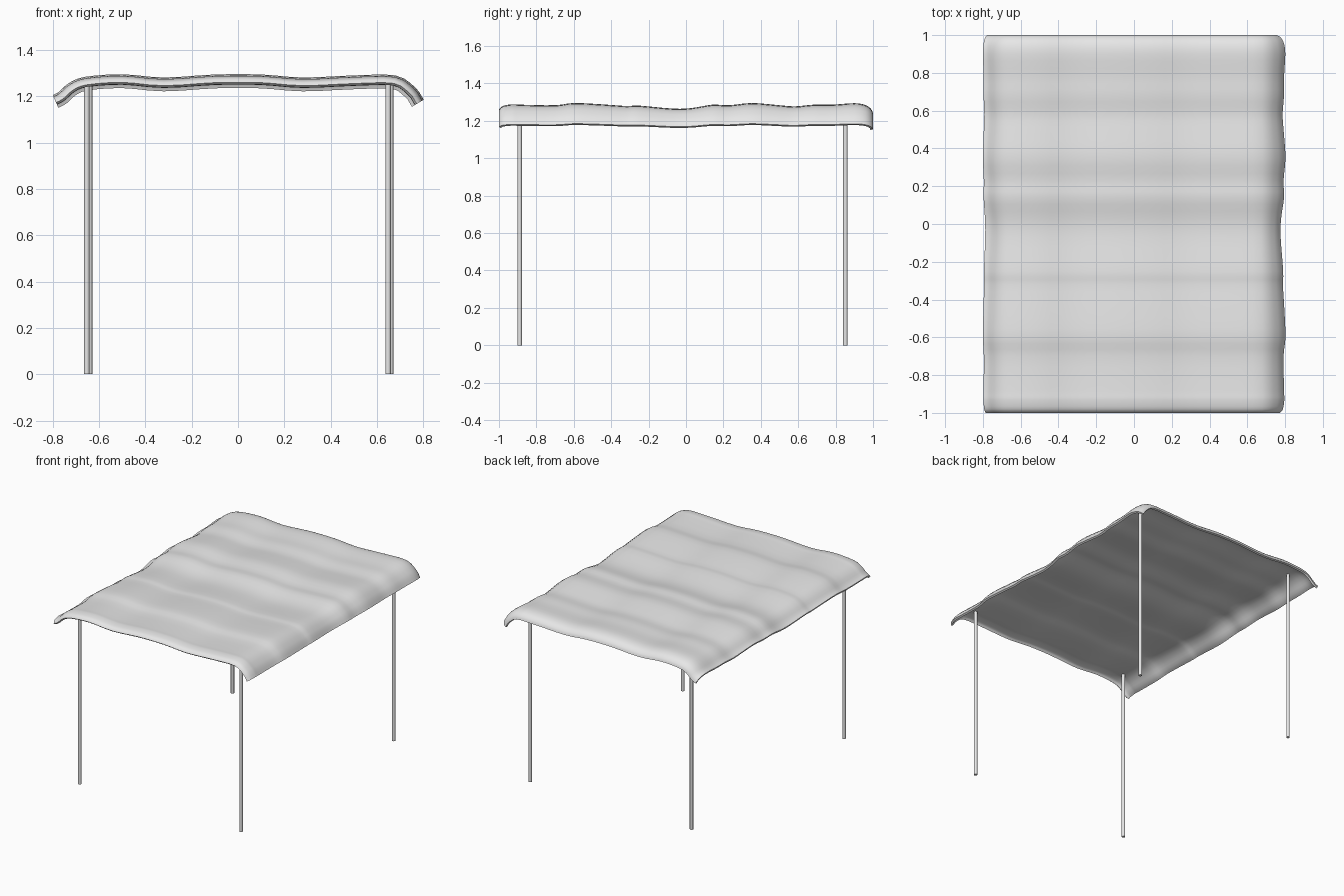
import bpy
from mathutils import Vector

if "Cube" in bpy.data.objects:
    bpy.data.objects.remove(bpy.data.objects["Cube"], do_unlink=True)


def make_material(name, value):
    mat = bpy.data.materials.new(name)
    mat.use_nodes = True
    color = (value, value, value, 1)
    mat.diffuse_color = color
    mat.node_tree.nodes["Principled BSDF"].inputs["Base Color"].default_value = color
    return mat


grey = make_material("light grey", 0.8)


def smooth_path(points, steps):
    """Catmull-Rom curve through 2D points."""
    pts = [Vector(p) for p in points]
    pts = [2 * pts[0] - pts[1]] + pts + [2 * pts[-1] - pts[-2]]
    path = []
    for a, b, c, d in zip(pts, pts[1:], pts[2:], pts[3:]):
        for i in range(steps):
            t = i / steps
            path.append(b + (c - a) * t / 2 + (2 * a - 5 * b + 4 * c - d) * t * t / 2
                        + (3 * b - a - 3 * c + d) * t ** 3 / 2)
    return path + [pts[-2]]


# Canopy: cross profile (x, z), pushed along its normal by ripples (y, offset)
profile = smooth_path([(-0.8, 1.205), (-0.775, 1.218), (-0.73, 1.257), (-0.66, 1.284),
                       (-0.5, 1.295), (-0.32, 1.281), (-0.1, 1.294), (0.1, 1.294),
                       (0.28, 1.281), (0.5, 1.29), (0.68, 1.29), (0.765, 1.238),
                       (0.802, 1.185)], 3)
ripples = smooth_path([(-1, -0.035), (-0.98, -0.016), (-0.93, -0.007), (-0.88, -0.009),
                       (-0.7, -0.012), (-0.6, 0), (-0.45, -0.007), (-0.32, -0.016),
                       (-0.25, -0.014), (-0.07, -0.03), (0.03, -0.027), (0.14, -0.009),
                       (0.23, -0.012), (0.35, 0), (0.48, -0.01), (0.58, -0.018),
                       (0.68, -0.009), (0.78, -0.009), (0.9, -0.001), (0.96, -0.011),
                       (0.99, -0.033), (1, -0.055)], 3)

verts, faces = [], []
cols, rows = len(profile), len(ripples)
for i, p in enumerate(profile):
    tangent = profile[min(i + 1, cols - 1)] - profile[max(i - 1, 0)]
    normal = Vector((-tangent.y, tangent.x)).normalized()
    for r in ripples:
        q = p + normal * r.y
        verts.append((q.x, r.x, q.y))
for i in range(cols - 1):
    for j in range(rows - 1):
        k = i * rows + j
        faces.append((k, k + rows, k + rows + 1, k + 1))

mesh = bpy.data.meshes.new("canopy")
mesh.from_pydata(verts, [], faces)
mesh.materials.append(grey)
canopy = bpy.data.objects.new("canopy", mesh)
bpy.context.collection.objects.link(canopy)
bpy.context.view_layer.objects.active = canopy
canopy.select_set(True)
solid = canopy.modifiers.new("cloth thickness", "SOLIDIFY")
solid.thickness = 0.014
solid.offset = -1
bpy.ops.object.modifier_apply(modifier=solid.name)
bpy.ops.object.shade_smooth_by_angle(angle=0.8)

# Four slim poles
HEIGHT = 1.268
for name, x, y in (("front_right_pole", -0.653, -0.889), ("front_left_pole", 0.648, -0.889),
                   ("back_right_pole", -0.641, 0.852), ("back_left_pole", 0.659, 0.852)):
    bpy.ops.mesh.primitive_cylinder_add(vertices=12, radius=0.0118, depth=HEIGHT,
                                        location=(x, y, HEIGHT / 2))
    pole = bpy.context.object
    pole.name = name
    pole.data.materials.append(grey)
    bpy.ops.object.shade_smooth_by_angle(angle=0.8)
